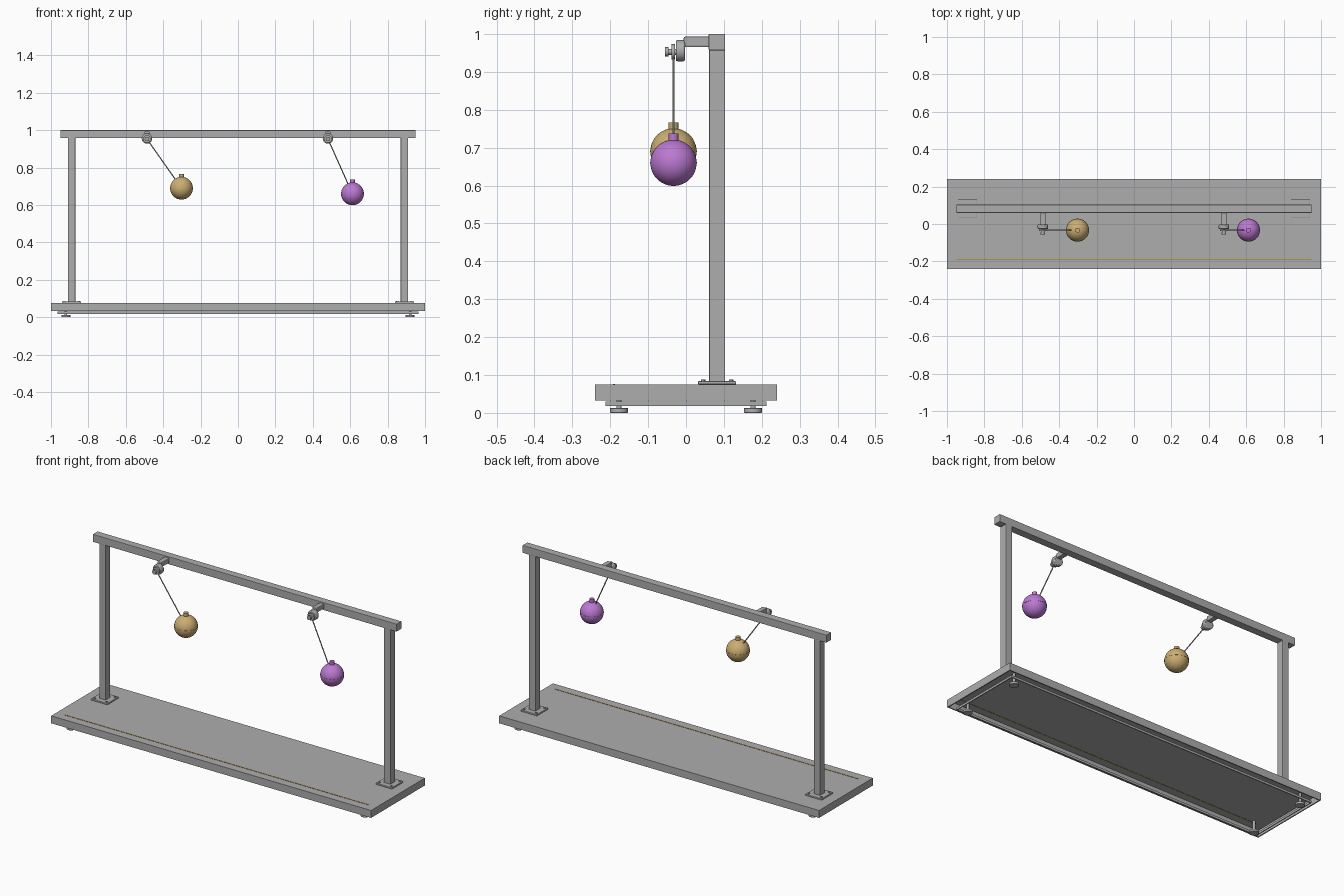
import bpy, bmesh
from mathutils import Vector

if "Cube" in bpy.data.objects:
    bpy.data.objects.remove(bpy.data.objects["Cube"], do_unlink=True)


def material(name, rgb):
    m = bpy.data.materials.new(name)
    m.use_nodes = True
    m.diffuse_color = (*rgb, 1)
    m.node_tree.nodes["Principled BSDF"].inputs["Base Color"].default_value = (*rgb, 1)
    return m


GREY = material("brushed grey", (0.42, 0.42, 0.42))
GOLD = material("pale gold", (0.60, 0.42, 0.17))
PURPLE = material("purple", (0.50, 0.19, 0.64))
STRIP = material("dark gold", (0.42, 0.28, 0.06))


def add_object(name, bm, mat, smooth=False):
    mesh = bpy.data.meshes.new(name)
    bmesh.ops.recalc_face_normals(bm, faces=bm.faces)
    bm.to_mesh(mesh)
    bm.free()
    mesh.materials.append(mat)
    ob = bpy.data.objects.new(name, mesh)
    bpy.context.collection.objects.link(ob)
    if smooth:
        bpy.ops.object.select_all(action="DESELECT")
        ob.select_set(True)
        bpy.context.view_layer.objects.active = ob
        bpy.ops.object.shade_smooth_by_angle()
    return ob


def box(name, lo, hi, mat=GREY, bevel=0.0, open_sides=(), wall=0.0):
    """Box between two corners; open_sides lists z directions left open."""
    lo, hi = Vector(lo), Vector(hi)
    bm = bmesh.new()
    bmesh.ops.create_cube(bm, size=1)
    bmesh.ops.scale(bm, vec=hi - lo, verts=bm.verts)
    bmesh.ops.translate(bm, vec=(lo + hi) / 2, verts=bm.verts)
    bm.normal_update()
    gone = [f for f in bm.faces if round(f.normal.z) in open_sides and abs(f.normal.z) > 0.5]
    if gone:
        bmesh.ops.delete(bm, geom=gone, context="FACES")
    ob = add_object(name, bm, mat)
    if wall:
        mod = ob.modifiers.new("wall", "SOLIDIFY")
        mod.thickness, mod.offset = wall, -1
        mod.use_even_offset = True
    if bevel:
        mod = ob.modifiers.new("bevel", "BEVEL")
        mod.width, mod.segments = bevel, 2
    return ob


def rod(name, a, b, radius, mat=GREY, sides=32, bevel=0.0):
    """Cylinder running from point a to point b."""
    a, b = Vector(a), Vector(b)
    bm = bmesh.new()
    bmesh.ops.create_cone(bm, cap_ends=True, segments=sides, radius1=radius,
                          radius2=radius, depth=(b - a).length)
    turn = Vector((0, 0, 1)).rotation_difference(b - a)
    bmesh.ops.rotate(bm, cent=(0, 0, 0), matrix=turn.to_matrix(), verts=bm.verts)
    bmesh.ops.translate(bm, vec=(a + b) / 2, verts=bm.verts)
    ob = add_object(name, bm, mat, True)
    if bevel:
        mod = ob.modifiers.new("bevel", "BEVEL")
        mod.width, mod.segments, mod.limit_method = bevel, 2, "ANGLE"
    return ob


# Hollow base tray, lower rim and inlaid front line
box("base_tray", (-1, -0.24, 0.033), (1, 0.24, 0.075), open_sides=(-1,), wall=0.006)
box("base_rim", (-0.965, -0.212, 0.018), (0.965, 0.212, 0.030), open_sides=(-1, 1), wall=0.005)
box("front_line", (-0.95, -0.193, 0.068), (0.95, -0.187, 0.0765), STRIP)

# Feet
for sx in (-1, 1):
    for sy in (-1, 1):
        x, y = 0.92 * sx, 0.177 * sy
        rod("foot", (x, y, 0), (x, y, 0.013), 0.024, bevel=0.002)
        rod("foot_stem", (x, y, 0.013), (x, y, 0.070), 0.007, sides=16)

# Posts with bolted flanges
for side, sx in (("right", -1), ("left", 1)):
    x, y = 0.89 * sx, 0.082
    box(side + "_post", (x - 0.02, y - 0.021, 0.08), (x + 0.02, y + 0.021, 0.96), bevel=0.002)
    box(side + "_flange", (x - 0.051, y - 0.05, 0.075), (x + 0.051, y + 0.05, 0.084), bevel=0.002)
    for bx in (-0.038, 0.038):
        for by in (-0.037, 0.037):
            rod("flange_bolt", (x + bx, y + by, 0.083), (x + bx, y + by, 0.088), 0.006, sides=12)

# Top beam
box("top_beam", (-0.95, 0.06, 0.957), (0.95, 0.103, 1.0), bevel=0.002)

# Pendulums: bracket, pivot, wire and ball
SWING_Y, PIVOT_Z, BALL_R = -0.033, 0.953, 0.061
for side, px, bx, bz, mat in (("right", -0.487, -0.302, 0.69, GOLD),
                              ("left", 0.481, 0.612, 0.66, PURPLE)):
    box(side + "_bracket_arm", (px - 0.014, -0.006, 0.965), (px + 0.014, 0.065, 0.993), bevel=0.004)
    rod(side + "_pivot_hub", (px, -0.003, 0.956), (px, -0.027, 0.956), 0.028, bevel=0.004)
    rod(side + "_pivot_pin", (px, -0.02, PIVOT_Z), (px, -0.048, PIVOT_Z), 0.008, sides=20)
    rod(side + "_wire_collar", (px, -0.029, PIVOT_Z), (px, -0.038, PIVOT_Z), 0.020, sides=24)
    rod(side + "_pivot_cap", (px, -0.046, PIVOT_Z), (px, -0.055, PIVOT_Z), 0.012, sides=20)
    rod(side + "_cap_centre", (px, -0.055, PIVOT_Z), (px, -0.0555, PIVOT_Z), 0.006, GOLD, 16)
    rod(side + "_wire", (px, SWING_Y, PIVOT_Z), (bx, SWING_Y, bz), 0.003, sides=12)
    bm = bmesh.new()
    bmesh.ops.create_uvsphere(bm, u_segments=48, v_segments=24, radius=BALL_R)
    bmesh.ops.translate(bm, vec=(bx, SWING_Y, bz), verts=bm.verts)
    add_object(side + "_ball", bm, mat, True)
    rod(side + "_ball_band", (bx, SWING_Y, bz - 0.002), (bx, SWING_Y, bz + 0.002),
        BALL_R + 0.0007, mat, 48)
    rod(side + "_ball_cap", (bx, SWING_Y, bz + 0.055), (bx, SWING_Y, bz + 0.077), 0.013, mat, 24)
